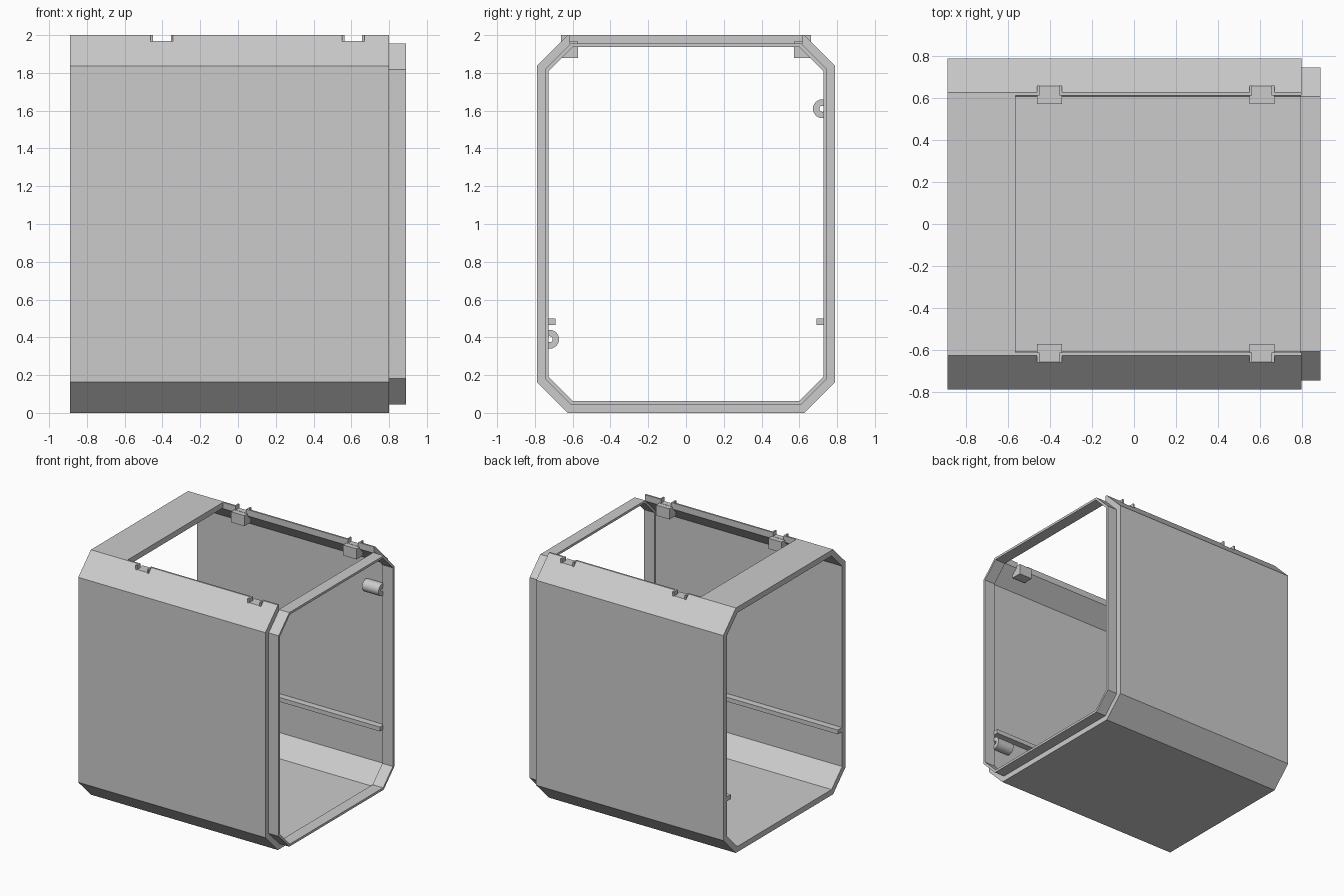
import bpy, bmesh, math

if "Cube" in bpy.data.objects:
    bpy.data.objects.remove(bpy.data.objects["Cube"])

HY, HZ, CH = 0.79, 1.0, 0.163   # half width, half height, corner chamfer
X0, X1, X2 = -0.89, 0.80, 0.89  # open end, shoulder, lip end

grey = bpy.data.materials.new("plain grey")
grey.diffuse_color = (0.6, 0.6, 0.6, 1)
grey.use_nodes = True
grey.node_tree.nodes["Principled BSDF"].inputs["Base Color"].default_value = grey.diffuse_color


def finish(name, bm):
    bmesh.ops.recalc_face_normals(bm, faces=bm.faces)
    me = bpy.data.meshes.new(name)
    bm.to_mesh(me)
    bm.free()
    me.materials.append(grey)
    ob = bpy.data.objects.new(name, me)
    bpy.context.collection.objects.link(ob)
    return ob


def octagon(d):
    """Chamfered rectangle in the y-z plane, inset by d."""
    y, z, c = HY - d, HZ - d, CH - d * (2 - math.sqrt(2))
    pts = [(y, z - c), (y - c, z), (c - y, z), (-y, z - c),
           (-y, c - z), (c - y, -z), (y - c, -z), (y, c - z)]
    return [(py, pz + HZ) for py, pz in pts]


def circle(cy, cz, r, n=24):
    return [(cy + r * math.cos(2 * math.pi * i / n),
             cz + r * math.sin(2 * math.pi * i / n)) for i in range(n)]


def sleeve(name, outer, inner, xa, xb):
    """Hollow prism along x between two matching profiles."""
    bm = bmesh.new()
    loops = [[bm.verts.new((x, *p)) for p in prof]
             for prof, x in ((outer, xa), (outer, xb), (inner, xb), (inner, xa))]
    n = len(outer)
    for k in range(4):
        a, b = loops[k], loops[(k + 1) % 4]
        for i in range(n):
            j = (i + 1) % n
            bm.faces.new((a[i], a[j], b[j], b[i]))
    return finish(name, bm)


def box(name, xs, ys, zs):
    bm = bmesh.new()
    bmesh.ops.create_cube(bm, size=1)
    for v in bm.verts:
        v.co = [(r[0] + r[1]) / 2 + c * (r[1] - r[0])
                for r, c in zip((xs, ys, zs), v.co)]
    return finish(name, bm)


def cut(ob, cutter):
    mod = ob.modifiers.new("cut", 'BOOLEAN')
    mod.operation, mod.solver, mod.object = 'DIFFERENCE', 'EXACT', cutter
    bpy.context.view_layer.objects.active = ob
    bpy.ops.object.modifier_apply(modifier=mod.name)
    bpy.data.objects.remove(cutter)


# Housing shell with the large top opening
shell = sleeve("housing_shell", octagon(0), octagon(0.046), X0, X1)
cut(shell, box("opening_cutter", (-0.565, 1.0), (-0.613, 0.613), (1.8, 2.2)))

# Thin joining lip at the +x end
sleeve("joining_lip", octagon(0.044), octagon(0.063), X1 - 0.005, X2)

for s, side in ((-1, "front"), (1, "back")):
    def span(a, b):
        return tuple(sorted((s * a, s * b)))

    # Latch seats along the opening: notch, block and two upright fins
    for i, cx in enumerate((-0.403, 0.61)):
        cut(shell, box("notch_cutter", (cx - 0.06, cx + 0.06),
                       span(0.59, 0.70), (1.968, 2.1)))
        box(f"{side}_latch_block_{i}", (cx - 0.06, cx + 0.06),
            span(0.572, 0.659), (1.88, 1.966))
        for e in (-1, 1):
            fx = cx + e * 0.0535
            box(f"{side}_latch_fin_{i}_{'left' if e < 0 else 'right'}",
                (fx - 0.0065, fx + 0.0065), span(0.613, 0.662), (1.95, 2.0))

    # Guide rail on the inside wall
    box(f"{side}_guide_rail", (X0 + 0.001, X1 - 0.001),
        span(0.69, 0.755), (0.465, 0.50))

    # Small pin tube, diagonally opposite on the two walls
    cy, cz = s * 0.722, 1 + s * 0.61
    tube = sleeve(f"{side}_pin_tube", circle(cy, cz, 0.05),
                  circle(cy, cz, 0.016), 0.65, X1 - 0.001)
    bpy.ops.object.select_all(action='DESELECT')
    tube.select_set(True)
    bpy.context.view_layer.objects.active = tube
    bpy.ops.object.shade_smooth_by_angle()
